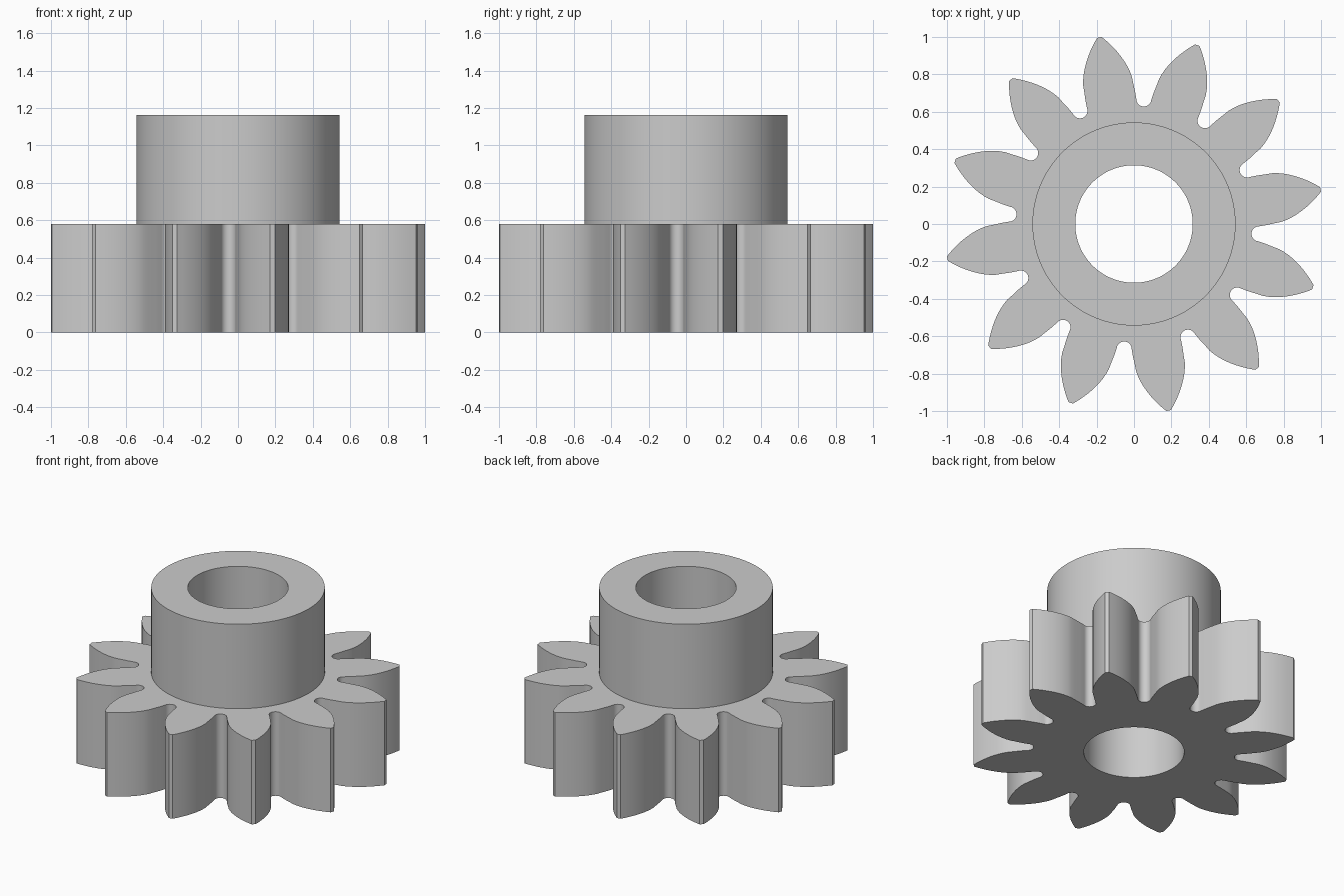
import bpy, bmesh
from math import sin, cos, tan, acos, atan2, radians, degrees

if "Cube" in bpy.data.objects:
    bpy.data.objects.remove(bpy.data.objects["Cube"])

TEETH = 12
TIP_R, BASE_R = 1.0145, 0.757
HUB_R, BORE_R = 0.543, 0.314
GEAR_H, TOP_H = 0.58, 1.163
TURN = 10.5          # angle of the first tooth axis


def half_tooth():
    """(radius, degrees from tooth axis) from tip corner to middle of the gap."""
    pts = []
    steps = 9
    for i in range(steps + 1):                      # involute flank
        r = TIP_R + (BASE_R - TIP_R) * i / steps
        a = acos(min(1, BASE_R / r))
        pts.append((r, 10.1 - degrees(tan(a) - a)))
    pts.append((0.71, 10.95))                       # undercut wall
    for i in range(7):                              # rounded root
        p = radians(85 * (1 - i / 6))
        x, y = 0.67 - 0.04 * cos(p), 0.04 * sin(p)
        pts.append(((x * x + y * y) ** 0.5, 15 - degrees(atan2(y, x))))
    return pts


# Outline of the whole gear, mirroring each half tooth
half = half_tooth()
outline = []
for t in range(TEETH):
    axis = TURN + t * 360 / TEETH
    outline += [(r, radians(axis - a)) for r, a in reversed(half[:-1])]
    outline += [(r, radians(axis + a)) for r, a in half]

# Rings: toothed rim, hub wall, bore; joined into one closed solid
bm = bmesh.new()
levels = [(None, 0), (None, GEAR_H), (HUB_R, GEAR_H),
          (HUB_R, TOP_H), (BORE_R, TOP_H), (BORE_R, 0)]
rings = [[bm.verts.new(((rad or r) * cos(a), (rad or r) * sin(a), z))
          for r, a in outline] for rad, z in levels]
n = len(outline)
for k, ring in enumerate(rings):
    nxt = rings[(k + 1) % len(rings)]
    for i in range(n):
        j = (i + 1) % n
        bm.faces.new((ring[i], ring[j], nxt[j], nxt[i]))
bmesh.ops.recalc_face_normals(bm, faces=bm.faces[:])

mesh = bpy.data.meshes.new("pinion_gear")
bm.to_mesh(mesh)
bm.free()
gear = bpy.data.objects.new("pinion_gear", mesh)
bpy.context.collection.objects.link(gear)

# Smooth flanks and cylinders, crisp rims
bpy.context.view_layer.objects.active = gear
gear.select_set(True)
bpy.ops.object.shade_smooth_by_angle(angle=radians(30))
